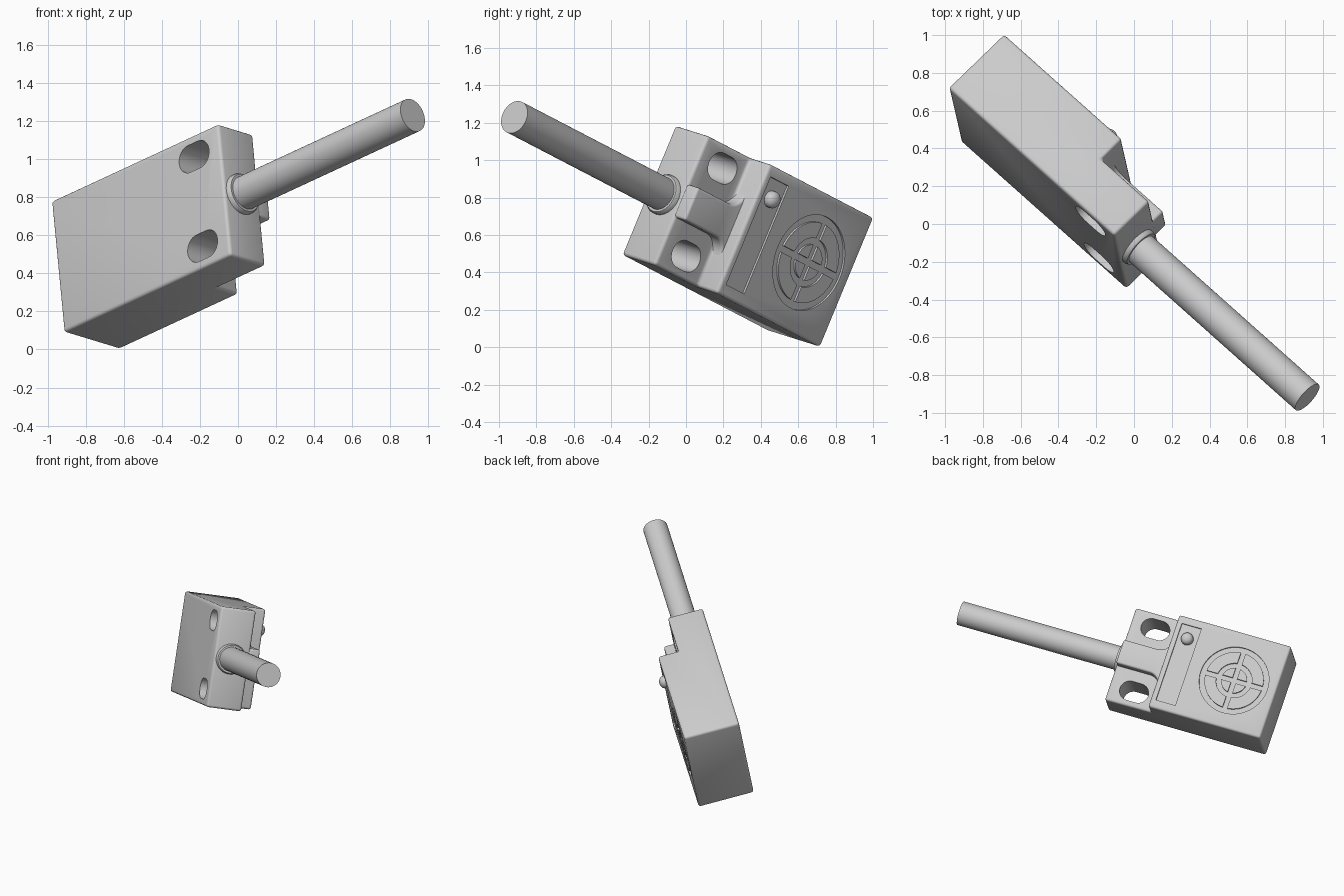
import bpy, bmesh, math
from mathutils import Matrix, Vector

if "Cube" in bpy.data.objects:
    bpy.data.objects.remove(bpy.data.objects["Cube"])

# Model frame: X along the cable, Y out of the marked face, Z across the width
U = Vector((0.706, -0.629, 0.327)).normalized()
V = Vector((-0.087, 0.38, 0.921))
V = (V - U * V.dot(U)).normalized()
W = V.cross(U)
FRAME = Matrix.Translation((-0.918, 0.437, 0.089)) @ Matrix((U, W, V)).transposed().to_4x4()

LENGTH, WIDTH, THICK = 1.245, 0.75, 0.42
STEP, FLANGE, MID = 0.885, 0.265, WIDTH / 2

grey = bpy.data.materials.new("light_grey")
grey.use_nodes = True
grey.diffuse_color = (0.6, 0.6, 0.6, 1)
grey.node_tree.nodes["Principled BSDF"].inputs["Base Color"].default_value = grey.diffuse_color


def make(name, bm):
    bmesh.ops.recalc_face_normals(bm, faces=bm.faces)
    mesh = bpy.data.meshes.new(name)
    bm.to_mesh(mesh)
    bm.free()
    mesh.materials.append(grey)
    obj = bpy.data.objects.new(name, mesh)
    bpy.context.collection.objects.link(obj)
    obj.matrix_world = FRAME
    return obj


def prism(name, points, offset):
    bm = bmesh.new()
    face = bm.faces.new([bm.verts.new(p) for p in points])
    grown = bmesh.ops.extrude_face_region(bm, geom=[face])["geom"]
    bmesh.ops.translate(bm, vec=offset, verts=[g for g in grown if isinstance(g, bmesh.types.BMVert)])
    return make(name, bm)


def box(name, x, y, z):
    return prism(name, [(x[0], y[0], z[0]), (x[1], y[0], z[0]), (x[1], y[0], z[1]), (x[0], y[0], z[1])],
                 (0, y[1] - y[0], 0))


def lathe(name, profile, centre, axis, closed=False, steps=64):
    """Spin (radius, height) pairs about the X or Y axis."""
    bm = bmesh.new()
    verts = [bm.verts.new((h, r, 0) if axis == "X" else (r, h, 0)) for r, h in profile]
    edges = [bm.edges.new(pair) for pair in zip(verts, verts[1:])]
    if closed:
        edges.append(bm.edges.new((verts[-1], verts[0])))
    bmesh.ops.spin(bm, geom=verts + edges, cent=(0, 0, 0), steps=steps, angle=math.tau,
                   axis=(1, 0, 0) if axis == "X" else (0, 1, 0))
    bmesh.ops.remove_doubles(bm, verts=bm.verts, dist=1e-5)
    bmesh.ops.translate(bm, vec=centre, verts=bm.verts)
    return make(name, bm)


def apply(obj, mod):
    bpy.context.view_layer.objects.active = obj
    bpy.ops.object.modifier_apply(modifier=mod.name)


def bevel(obj, width, segments=3):
    mod = obj.modifiers.new("Bevel", "BEVEL")
    mod.width, mod.segments, mod.angle_limit = width, segments, math.radians(40)
    apply(obj, mod)


def cut(obj, cutter):
    mod = obj.modifiers.new("Cut", "BOOLEAN")
    mod.operation, mod.solver, mod.object = "DIFFERENCE", "EXACT", cutter
    apply(obj, mod)
    bpy.data.objects.remove(cutter)


# Housing: thick sensing block with a thinner mounting flange
housing = prism("housing", [(0, 0, 0), (LENGTH, 0, 0), (LENGTH, FLANGE, 0), (STEP, FLANGE, 0),
                            (STEP, THICK, 0), (0, THICK, 0)], (0, 0, WIDTH))
bevel(housing, 0.018)

# Mounting slots
for side in (-1, 1):
    outline = []
    for i in range(34):
        a = math.pi * (i if i < 17 else i - 1) / 16 - math.pi / 2
        shift = 0.035 if i < 17 else -0.035
        outline.append((1.052 + shift + 0.076 * math.cos(a), -0.1, MID + side * 0.255 + 0.076 * math.sin(a)))
    cut(housing, prism("slot_cutter", outline, (0, 0.7, 0)))

# Sunken indicator panel
DEPTH = 0.013
FLOOR = (THICK - DEPTH, THICK + 0.1)
cut(housing, box("panel_cutter", (0.692, 0.845), FLOOR, (0.065, 0.69)))

# Target emblem: two engraved rings and a cross
TX, TZ = 0.33, MID
for inner, outer in ((0.222, 0.262), (0.098, 0.135)):
    ring = [(inner, FLOOR[0]), (outer, FLOOR[0]), (outer, FLOOR[1]), (inner, FLOOR[1])]
    cut(housing, lathe("ring_cutter", ring, (TX, 0, TZ), "Y", True))
ARM, HALF = 0.235, 0.018
for dx, dz in ((ARM, HALF), (HALF, ARM)):
    cut(housing, box("cross_cutter", (TX - dx, TX + dx), FLOOR, (TZ - dz, TZ + dz)))

# Cable hump on the flange, flaring into the step wall
side_line = [(LENGTH - 0.004, 0.095)]
R = 0.09
for i in range(9):
    a = math.pi / 2 * i / 8
    side_line.append((STEP + R - R * math.sin(a), 0.095 + R - R * math.cos(a)))
side_line.append((STEP - 0.03, 0.095 + R))
top = [(x, 0.2, MID + d) for x, d in side_line] + [(x, 0.2, MID - d) for x, d in reversed(side_line)]
hump = prism("cable_hump", top, (0, 0.14, 0))
bevel(hump, 0.015)

# Indicator lamp
dome = [(0.046, THICK - 0.03), (0.046, THICK + 0.005)]
dome += [(0.046 * math.cos(a), THICK + 0.005 + 0.036 * math.sin(a))
         for a in (math.pi / 2 * i / 8 for i in range(1, 9))]
lamp = lathe("indicator_lamp", dome, (0.769, 0, 0.585), "Y", steps=32)

# Cable and its collar
CY = 0.128
collar = lathe("cable_collar", [(0, LENGTH - 0.02), (0.112, LENGTH - 0.02), (0.112, LENGTH + 0.015),
                                (0.104, LENGTH + 0.028), (0, LENGTH + 0.028)], (0, CY, MID), "X")
cable = lathe("cable", [(0, LENGTH), (0.091, LENGTH), (0.091, 2.52), (0, 2.52)], (0, CY, MID), "X")

# Smooth shading with crisp edges
bpy.ops.object.select_all(action="DESELECT")
for obj in (housing, hump, lamp, collar, cable):
    obj.select_set(True)
bpy.context.view_layer.objects.active = housing
bpy.ops.object.shade_smooth_by_angle(angle=math.radians(35))
